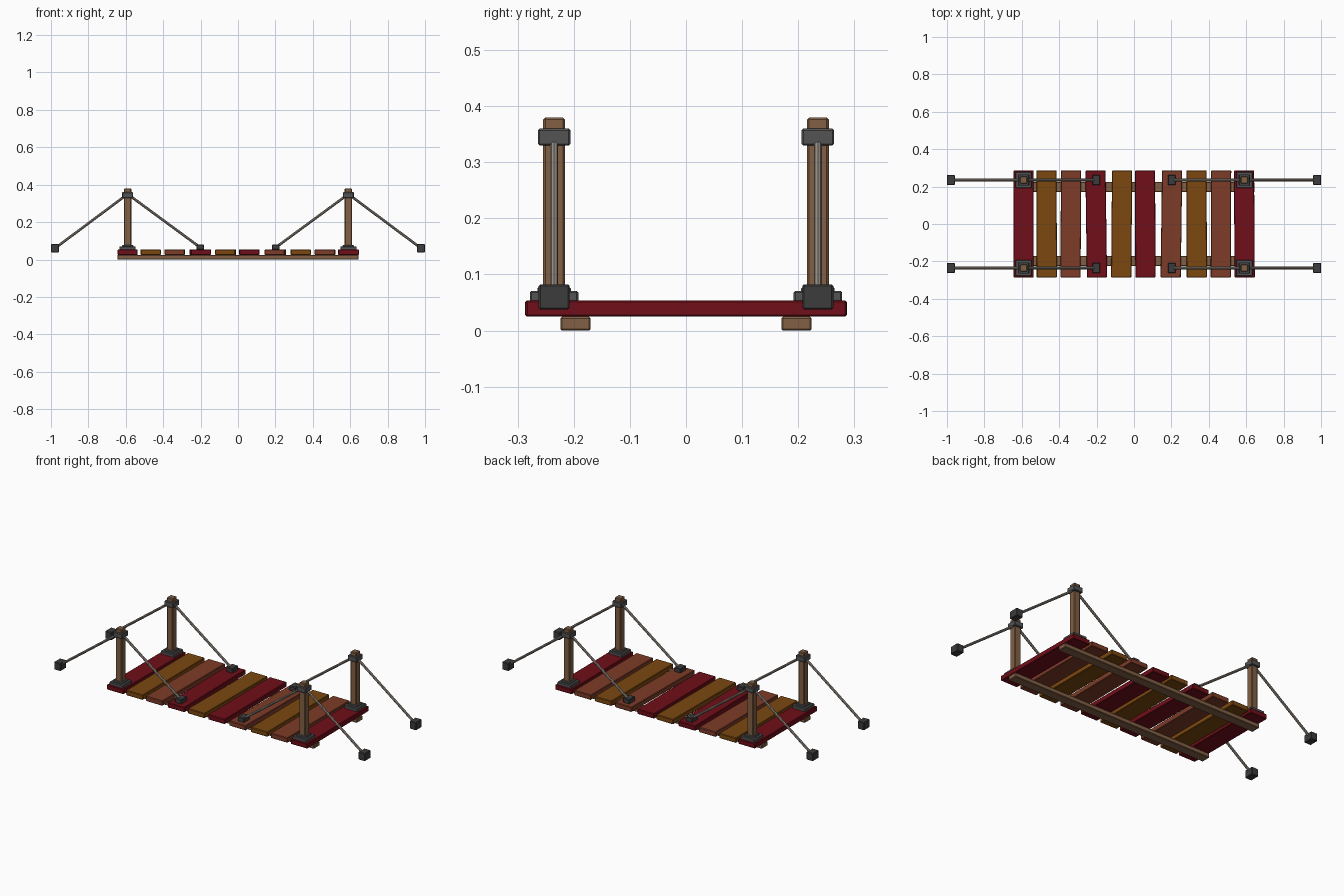
import bpy
import math
from mathutils import Vector

if "Cube" in bpy.data.objects:
    bpy.data.objects.remove(bpy.data.objects["Cube"])


def mat(name, r, g, b):
    m = bpy.data.materials.new(name)
    lin = [((c / 255 + 0.055) / 1.055) ** 2.4 for c in (r, g, b)]
    m.diffuse_color = (*lin, 1)
    m.use_nodes = True
    m.node_tree.nodes["Principled BSDF"].inputs["Base Color"].default_value = m.diffuse_color
    return m


RED = mat("red_wood", 112, 14, 24)
OCHRE = mat("ochre_wood", 124, 72, 16)
SIENNA = mat("sienna_wood", 126, 60, 40)
TIMBER = mat("timber", 130, 96, 68)
METAL = mat("metal", 84, 84, 84)
DARK = mat("dark_metal", 60, 60, 60)
ROPE = mat("cable", 152, 142, 132)


def box(name, loc, size, material, rot=0.0, bevel=0.003):
    bpy.ops.mesh.primitive_cube_add(size=1, location=loc)
    o = bpy.context.object
    o.name = name
    o.scale = size
    bpy.ops.object.transform_apply(location=False, rotation=False, scale=True)
    o.rotation_euler.z = rot
    if bevel:
        b = o.modifiers.new("edge", 'BEVEL')
        b.width = bevel
        b.segments = 1
    o.data.materials.append(material)
    return o


def cable(name, a, b, radius=0.007):
    a, b = Vector(a), Vector(b)
    d = b - a
    bpy.ops.mesh.primitive_cylinder_add(vertices=8, radius=radius, depth=d.length,
                                        location=(a + b) / 2)
    o = bpy.context.object
    o.name = name
    o.rotation_euler = d.to_track_quat('Z', 'Y').to_euler()
    o.data.materials.append(ROPE)


# Deck planks: x position, slight twist in degrees, colour
planks = [(-0.59, 0, RED), (-0.467, 0.2, OCHRE), (-0.338, -0.3, SIENNA),
          (-0.202, 0.8, RED), (-0.066, -0.5, OCHRE), (0.06, 0.2, RED),
          (0.2, -0.8, SIENNA), (0.335, 0.2, OCHRE), (0.465, -0.2, SIENNA),
          (0.59, 0.4, RED)]
for i, (x, twist, m) in enumerate(planks):
    box(f"plank_{i + 1}", (x, 0, 0.0395), (0.108, 0.572, 0.029), m, math.radians(twist))

for sy, side in ((-1, "front"), (1, "back")):
    # Lengthwise support beam
    box(f"{side}_beam", (0, sy * 0.197, 0.0125), (1.29, 0.054, 0.025), TIMBER)
    y = sy * 0.235
    for sx, end in ((-1, "left"), (1, "right")):
        n = f"{side}_{end}"
        x = sx * 0.59
        # Post with stepped foot and collar
        box(n + "_post", (x, y, 0.215), (0.039, 0.039, 0.33), TIMBER, bevel=0.004)
        box(n + "_foot", (x, y, 0.061), (0.086, 0.086, 0.02), METAL)
        box(n + "_foot_step", (x, y, 0.066), (0.06, 0.06, 0.024), METAL)
        box(n + "_collar", (x, y, 0.345), (0.058, 0.058, 0.03), METAL)
        # Cable anchors on the deck and beyond the end
        box(n + "_outer_anchor", (sx * 0.979, y, 0.06), (0.042, 0.055, 0.045), DARK)
        box(n + "_deck_anchor", (sx * 0.202, y, 0.066), (0.042, 0.054, 0.027), DARK)
        # Stay cables
        cable(n + "_outer_cable", (x, y, 0.35), (sx * 0.975, y, 0.063))
        cable(n + "_inner_cable", (x, y, 0.35), (sx * 0.205, y, 0.067))
